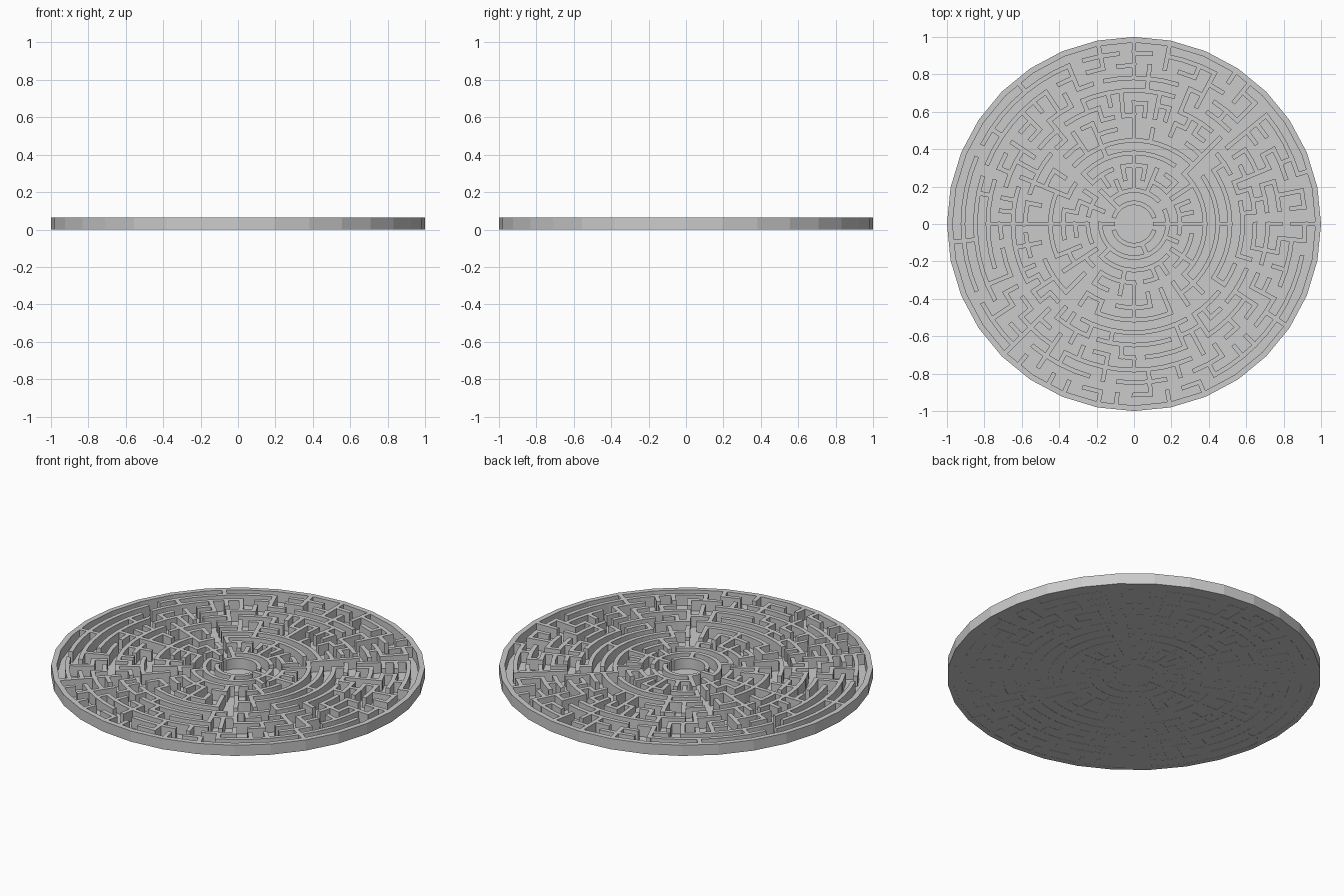
import bpy, bmesh, math, random

if "Cube" in bpy.data.objects:
    bpy.data.objects.remove(bpy.data.objects["Cube"])

random.seed(7)
R0, STEP, RINGS = 0.113, 0.0668, 13      # first ring wall, corridor pitch, corridor count
H, T = 0.063, 0.024                      # wall height and thickness
COUNT = [16] * 2 + [32] * 5 + [64] * 6   # cells in each corridor ring


def radius(j):
    return R0 + STEP * j


def new_object(name, bm):
    bmesh.ops.recalc_face_normals(bm, faces=bm.faces)
    me = bpy.data.meshes.new(name)
    bm.to_mesh(me)
    bm.free()
    ob = bpy.data.objects.new(name, me)
    bpy.context.collection.objects.link(ob)
    return ob


def sweep(bm, sections, closed=False):
    """Join rectangular wall sections, each given as (inner xy, outer xy)."""
    loops = [[bm.verts.new((*p, z)) for p, z in ((a, 0), (b, 0), (b, H), (a, H))]
             for a, b in sections]
    n = len(loops)
    for i in range(n if closed else n - 1):
        p, q = loops[i], loops[(i + 1) % n]
        for k in range(4):
            m = (k + 1) % 4
            bm.faces.new((p[k], p[m], q[m], q[k]))
    if not closed:
        bm.faces.new(loops[0])
        bm.faces.new(loops[-1][::-1])


def polar(r, a):
    return (r * math.cos(a), r * math.sin(a))


def arc_wall(bm, r, a0, a1):
    steps = max(1, round((a1 - a0) / (math.tau / 64)))
    ext = T / 2 / r
    a0, a1 = a0 - ext, a1 + ext
    angles = [a0 + (a1 - a0) * i / steps for i in range(steps + 1)]
    sweep(bm, [(polar(r - T / 2, a), polar(r + T / 2, a)) for a in angles])


def radial_wall(bm, r0, r1, a):
    dx, dy = -math.sin(a) * T / 2, math.cos(a) * T / 2
    sec = []
    for r in (r0 - T / 2, r1 + T / 2):
        x, y = polar(r, a)
        sec.append(((x - dx, y - dy), (x + dx, y + dy)))
    sweep(bm, sec)


# Prominent walls: (ring, start degree, end degree) and (degree, first ring, last ring)
ARCS = [(0, 30, 150), (0, 200, 335), (1, 45, 130), (1, 205, 335), (2, 225, 300),
        (4, 60, 115), (4, -50, 40), (5, 50, 125), (5, -45, 35), (6, -30, 20),
        (6, 250, 295), (7, 250, 290), (8, 255, 285), (9, 75, 110), (10, 250, 285),
        (12, 110, 150), (12, 15, 40), (12, 160, 205), (12, 300, 340), (11, 165, 200)]
RADIALS = [(90, 10, 13), (90, 6, 8), (0, 0, 4), (180, 2, 5), (0, 11, 13), (270, 3, 5),
           (90, 1, 4), (185, 11, 13)]


def in_arc(j, deg):
    return any(j == k and (deg - a) % 360 < b - a for k, a, b in ARCS)


def in_radial(j, deg):
    return any(abs((deg - a + 180) % 360 - 180) < 1 and s <= j < e for a, s, e in RADIALS)


# Candidate walls between neighbouring cells
edges = []
for j in range(RINGS):
    n = COUNT[j]
    for c in range(n):
        inner = (j - 1, c * COUNT[j - 1] // n) if j else (-1, 0)
        w = random.random() + (2 if in_arc(j, (c + .5) * 360 / n) else 0)
        edges.append((w, 'arc', j, c, inner))
        w = random.random() * 0.85 + (2 if in_radial(j, c * 360 / n) else 0)
        edges.append((w, 'rad', j, c, (j, (c - 1) % n)))

# Open passages until every cell is connected
parent = {}


def find(x):
    while parent.get(x, x) != x:
        x = parent[x]
    return x


walls = set()
for w, kind, j, c, other in sorted(edges):
    a, b = find((j, c)), find(other)
    if a != b:
        parent[a] = b
    else:
        walls.add((kind, j, c))

# Curved walls, merged into continuous runs
bm = bmesh.new()
for j in range(RINGS):
    n = COUNT[j]
    for c in range(n):
        if ('arc', j, c) in walls and ('arc', j, (c - 1) % n) not in walls:
            k = 1
            while ('arc', j, (c + k) % n) in walls:
                k += 1
            arc_wall(bm, radius(j), c * math.tau / n, (c + k) * math.tau / n)
new_object("curved_walls", bm)

# Straight walls running outward
bm = bmesh.new()
for s in range(64):
    a = s * math.tau / 64
    start = None
    for j in range(RINGS + 1):
        on = j < RINGS and s * COUNT[j] % 64 == 0 and ('rad', j, s * COUNT[j] // 64) in walls
        if on and start is None:
            start = j
        if not on and start is not None:
            radial_wall(bm, radius(start), radius(j), a)
            start = None
new_object("radial_walls", bm)

# Outer rim, 32 sided
bm = bmesh.new()
ring = [i * math.tau / 32 for i in range(32)]
sweep(bm, [(polar(0.97, a), polar(1.0, a)) for a in ring], closed=True)
new_object("outer_rim", bm)

# Thin floor
bm = bmesh.new()
bm.faces.new([bm.verts.new((*polar(0.99, a), 0.001)) for a in ring])
new_object("floor", bm)
